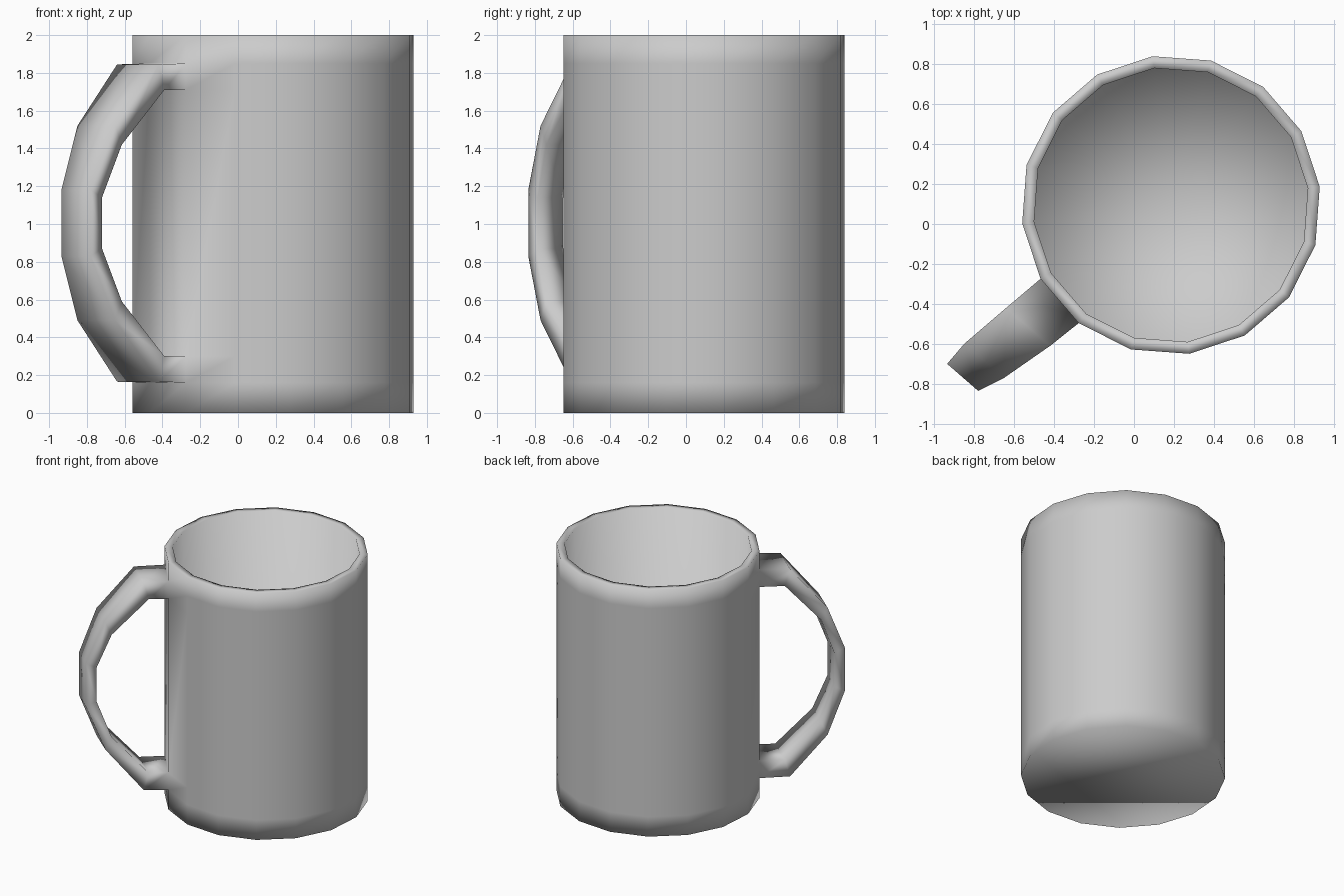
import bpy, bmesh
from math import cos, sin, radians

if "Cube" in bpy.data.objects:
    bpy.data.objects.remove(bpy.data.objects["Cube"])

SIDES, CX, CY = 16, 0.185, 0.095
PATCH = 9                      # body side the handle grows from
bm = bmesh.new()


def ring(radius, z):
    angles = [radians(7 + 360 / SIDES * k) for k in range(SIDES)]
    return [bm.verts.new((CX + radius * cos(a), CY + radius * sin(a), z)) for a in angles]


def bridge(a, b, skip=()):
    n = len(a)
    for k in range(n):
        if k not in skip:
            bm.faces.new((a[k], a[(k + 1) % n], b[(k + 1) % n], b[k]))


# Outer wall, leaving openings where the handle joins
outer = [ring(0.75, z) for z in (0, 0.16, 0.30, 1.71, 1.85, 2)]
for i in range(5):
    bridge(outer[i], outer[i + 1], (PATCH,) if i in (1, 3) else ())
bm.faces.new(outer[0])

# Rim, inner wall and floor
inner_top, inner_low = ring(0.69, 2), ring(0.69, 0.15)
bridge(outer[5], inner_top)
bridge(inner_top, inner_low)
centre = bm.verts.new((CX, CY, 0.15))
for k in range(SIDES):
    bm.faces.new((inner_low[k], inner_low[(k + 1) % SIDES], centre))


# Handle sections: outer left xy, outer right xy, outer z, inward shift xy, inner z
sections = [
    ((-0.64, -0.42), (-0.42, -0.61), 1.845, (0.03, 0.025), 1.71),
    ((-0.85, -0.60), (-0.65, -0.77), 1.52, (0.035, 0.03), 1.42),
    ((-0.935, -0.70), (-0.78, -0.835), 1.18, (0.06, 0.05), 1.14),
]


def section(left, right, zo, shift, zi, flip):
    pts = [(*left, zo), (*right, zo),
           (right[0] + shift[0], right[1] + shift[1], zi),
           (left[0] + shift[0], left[1] + shift[1], zi)]
    return [bm.verts.new((x, y, 2.01 - z if flip else z)) for x, y, z in pts]


def opening(o, i):
    return [outer[o][PATCH], outer[o][PATCH + 1], outer[i][PATCH + 1], outer[i][PATCH]]


loops = [opening(4, 3)]
loops += [section(*s, False) for s in sections]
loops += [section(*s, True) for s in reversed(sections)]
loops += [opening(1, 2)]
for a, b in zip(loops, loops[1:]):
    bridge(a, b)

# Finish the single smooth-shaded mesh
bmesh.ops.recalc_face_normals(bm, faces=bm.faces)
for f in bm.faces:
    f.smooth = True
mesh = bpy.data.meshes.new("mug")
bm.to_mesh(mesh)
bm.free()
bpy.context.collection.objects.link(bpy.data.objects.new("mug", mesh))
